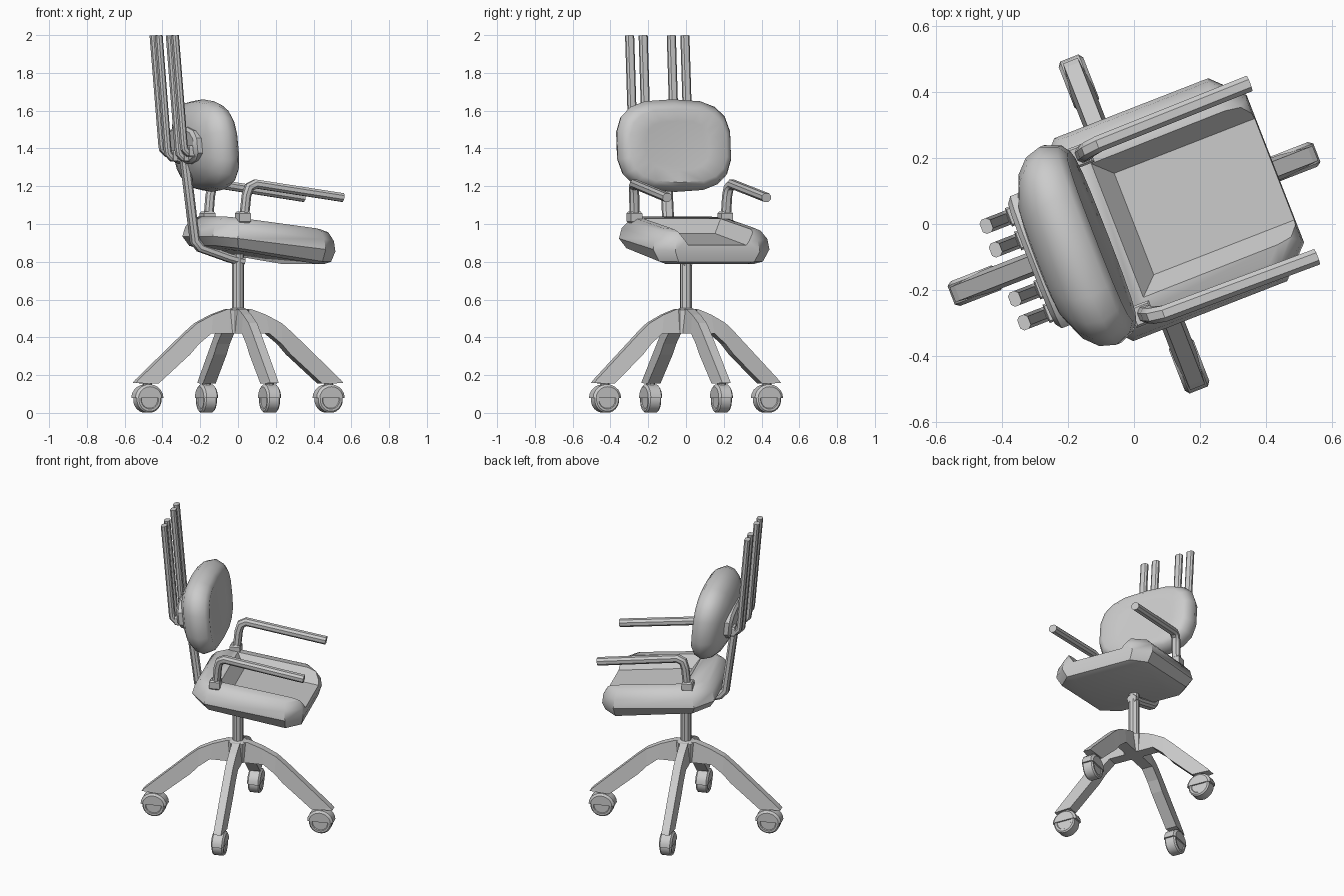
import bpy, bmesh, math
from mathutils import Matrix, Vector

if "Cube" in bpy.data.objects:
    bpy.data.objects.remove(bpy.data.objects["Cube"])

YAW = math.radians(21.3)   # the whole chair is turned; local x = forward, y = left


def loft(name, rings, turn=0.0, smooth=35):
    """Skin a list of equal-length point rings and cap both ends."""
    bm = bmesh.new()
    vs = [[bm.verts.new(p) for p in r] for r in rings]
    n = len(rings[0])
    for a, b in zip(vs, vs[1:]):
        for i in range(n):
            j = (i + 1) % n
            bm.faces.new((a[i], a[j], b[j], b[i]))
    bm.faces.new(vs[0][::-1])
    bm.faces.new(vs[-1])
    bmesh.ops.recalc_face_normals(bm, faces=bm.faces)
    me = bpy.data.meshes.new(name)
    bm.to_mesh(me)
    bm.free()
    ob = bpy.data.objects.new(name, me)
    bpy.context.collection.objects.link(ob)
    ob.rotation_euler.z = YAW + turn
    bpy.ops.object.select_all(action='DESELECT')
    ob.select_set(True)
    bpy.context.view_layer.objects.active = ob
    if smooth:
        bpy.ops.object.shade_smooth_by_angle(angle=math.radians(smooth))
    return ob


def tube(name, path, v0, w, t, v1=None):
    """Chamfered rectangular tube along an (x, z) path with mitred corners."""
    v1 = v0 if v1 is None else v1
    pts = [Vector(p) for p in path]
    c = min(w, t) * 0.28
    h, k = w / 2, t / 2
    sec = [(-h, -k + c), (-h, k - c), (-h + c, k), (h - c, k),
           (h, k - c), (h, -k + c), (h - c, -k), (-h + c, -k)]
    rings = []
    for i, p in enumerate(pts):
        d0 = (p - pts[i - 1]).normalized() if i else (pts[1] - p).normalized()
        d1 = (pts[i + 1] - p).normalized() if i < len(pts) - 1 else d0
        d = (d0 + d1).normalized()
        nrm = Vector((-d.y, d.x)) / max(d.dot(d0), 0.4)
        v = v0 + (v1 - v0) * i / (len(pts) - 1)
        rings.append([(p.x + nrm.x * b, v + a, p.y + nrm.y * b) for a, b in sec])
    return loft(name, rings)


def lathe(name, prof, n, centre, axis='Z', turn=0.0):
    """Rings of (radius, offset) around a z or y axis through centre."""
    rings = []
    for r, o in prof:
        ring = []
        for i in range(n):
            a = 2 * math.pi * (i + 0.5) / n
            q = (r * math.cos(a), r * math.sin(a), o) if axis == 'Z' else \
                (r * math.cos(a), o, r * math.sin(a))
            ring.append(Vector(centre) + Vector(q))
        rings.append(ring)
    return loft(name, rings, turn)


def box(name, u, v, z, su, sv, sz):
    prof = [(0.8, -0.5), (1, -0.35), (1, 0.35), (0.8, 0.5)]
    return loft(name, [[(u + a * su * k / 2, v + b * sv * k / 2, z + sz * o)
                        for a, b in ((-1, -1), (1, -1), (1, 1), (-1, 1))]
                       for k, o in prof], smooth=0)


# Legs and casters
for i in range(4):
    turn = i * math.pi / 2
    k = 1.0 if i % 2 == 0 else 0.9
    prof = [(0.0, .55, .42), (.065, .55, .42), (.15, .52, .42), (.24, .475, .365),
            (.30, .425, .31), (.575, .175, .172), (.59, .158, .157)]
    low = [0.0, .065, .165, .235, .285, .465, .48]
    rings = []
    for (r, zt, zb), rl in zip(prof, low):
        if r > 0.5:
            zb = .155
        r, rl = r * k, rl * k
        rings.append([(r, -.024, zt), (r, .024, zt), (rl, .036, zb), (rl, -.036, zb)])
    loft("leg_%d" % i, rings, turn, smooth=0)
    rc = 0.515 if i % 2 == 0 else 0.46
    lathe("caster_stem_%d" % i, [(.024, .125), (.024, .165)], 8, (rc, 0, 0), 'Z', turn)
    lathe("caster_wheel_%d" % i,
          [(.046, -.031), (.05, -.036), (.062, -.036), (.07, -.028),
           (.07, .028), (.062, .036), (.05, .036), (.046, .031)],
          20, (rc, 0, .07), 'Y', turn)
    arc = [math.pi * j / 10 for j in range(11)]
    hood = [[(rc + r * math.cos(a), v, .078 + r * math.sin(a) * .92) for a in arc]
            for r, v in ((.066, -.04), (.08, -.03), (.08, .03), (.066, .04))]
    loft("caster_hood_%d" % i, hood, turn)

# Column
lathe("column", [(.06, .42), (.06, .545), (.032, .555), (.032, .84)], 10, (0, 0, 0))


# Seat cushion: stacked chamfered outlines, sloping down to the front
def outline(u0, u1, w, c, zb, zf, floor=0.0):
    pts = [(u0, -w + c * 1.2), (u0 + c * 1.1, -w), (u1 - c, -w), (u1, -w + c),
           (u1, w - c), (u1 - c, w), (u0 + c * 1.1, w), (u0, w - c * 1.2)]
    return [(u, v, max(floor, zb + (zf - zb) * (u - u0) / (u1 - u0))) for u, v in pts]


seat = loft("seat", [
    outline(-.15, .42, .25, .07, .87, .76, .788),
    outline(-.20, .445, .295, .08, .885, .79, .80),
    outline(-.23, .46, .33, .09, .935, .855),
    outline(-.215, .455, .32, .09, .99, .91),
    outline(-.18, .43, .285, .07, 1.025, .955),
    outline(-.15, .40, .26, .06, 1.04, .97)], smooth=0)
cut = loft("seat_recess_cutter", [
    [(0, -.165, .95), (.6, -.165, .868), (.6, .165, .868), (0, .165, .95)],
    [(-.14, -.30, 1.15), (.7, -.30, 1.05), (.7, .30, 1.05), (-.14, .30, 1.15)]], smooth=0)
cut.hide_render = True
mod = seat.modifiers.new("recess", 'BOOLEAN')
mod.operation, mod.object, mod.solver = 'DIFFERENCE', cut, 'EXACT'
bpy.ops.object.select_all(action='DESELECT')
seat.select_set(True)
bpy.context.view_layer.objects.active = seat
bpy.ops.object.modifier_apply(modifier="recess")
bpy.data.objects.remove(cut)
bpy.ops.object.shade_smooth_by_angle(angle=math.radians(38))

# Backrest cushion: superellipse rings from front to rear, leaning back
LEAN, ZC = 0.1, 1.415


def oval(u, hw, hh, n=18, e=0.68):
    ring = []
    for i in range(n):
        a = 2 * math.pi * (i + .5) / n
        c, s = math.cos(a), math.sin(a)
        dz = math.copysign(abs(s) ** e, s) * hh
        ring.append((u - LEAN * dz, math.copysign(abs(c) ** e, c) * hw, ZC + dz))
    return ring


loft("backrest", [oval(-.115, .18, .13), oval(-.105, .275, .195), oval(-.125, .305, .222),
                  oval(-.175, .325, .245), oval(-.225, .31, .232), oval(-.265, .27, .198),
                  oval(-.30, .19, .135), oval(-.315, .09, .06)], smooth=45)
loft("back_plate", [oval(-.27, .22, .10, 12), oval(-.315, .22, .10, 12),
                    oval(-.33, .20, .085, 12)])

# Post joining the column to the backrest
tube("back_post", [(.03, .80), (-.05, .82), (-.215, .875), (-.245, .91), (-.305, 1.36)],
     0, .06, .045)

# Armrests
for s, side in ((1, "left"), (-1, "right")):
    tube("armrest_" + side, [(-.072, 1.0), (-.058, 1.15), (-.045, 1.195), (-.012, 1.212),
                             (.48, 1.14)], s * .258 - .006, .05, .046, s * .282 - .012)
    box("armrest_block_" + side, -.075, s * .258 - .006, 1.035, .065, .065, .06)

    # Upright rods behind the backrest
    for v, z, where in ((.157, 1.385, "outer"), (.08, 1.36, "inner")):
        tube("rod_%s_%s" % (where, side),
             [(-.29, z), (-.345, z - .008), (-.366, z + .012), (-.37, z + .04),
              (-.418, 1.985), (-.419, 1.998)], s * v, .046, .034)
        box("rod_block_%s_%s" % (where, side), -.33, s * v, z, .035, .06, .06)
